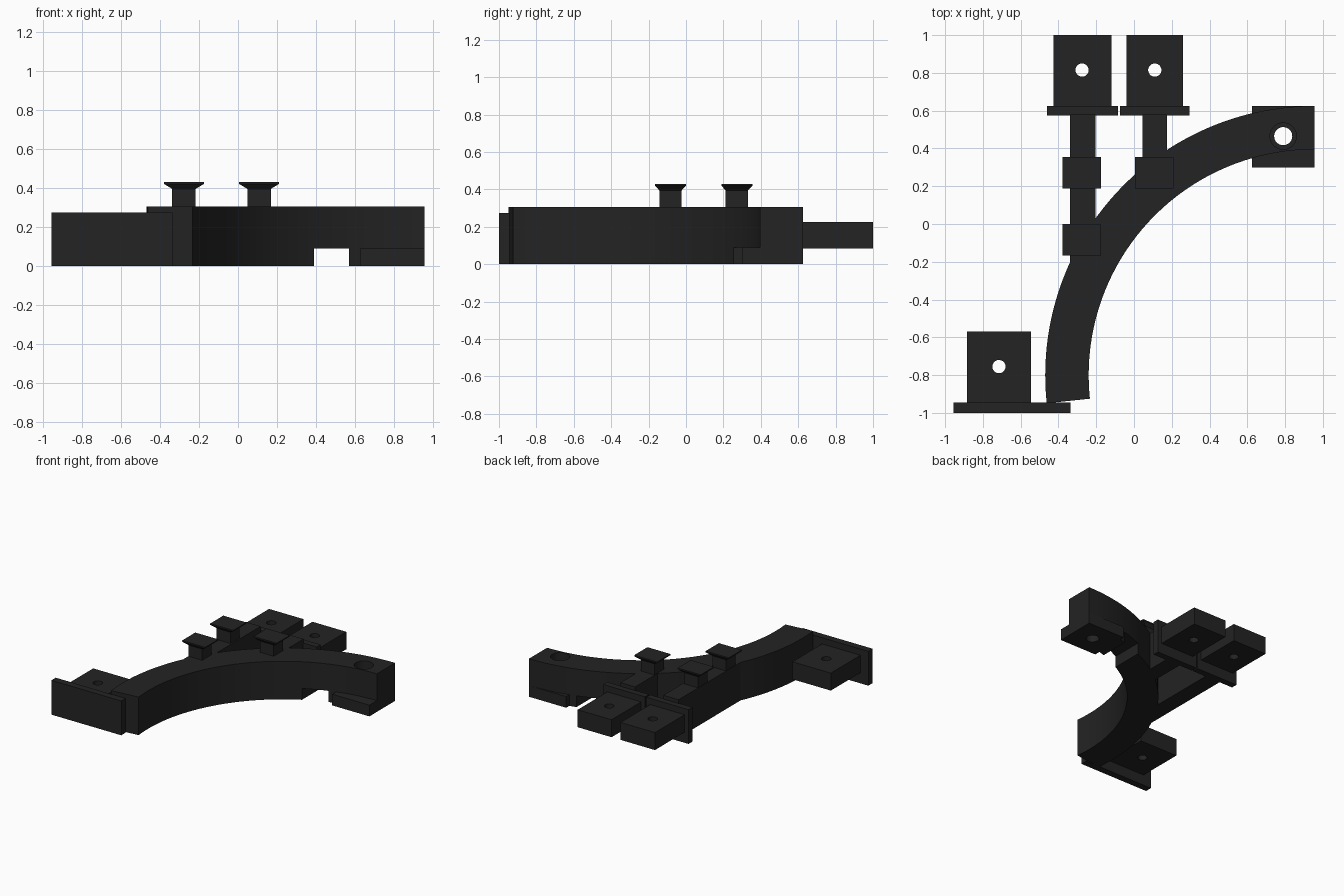
import bpy, bmesh, math

if "Cube" in bpy.data.objects:
    bpy.data.objects.remove(bpy.data.objects["Cube"])

mat = bpy.data.materials.new("charcoal")
mat.diffuse_color = (0.017, 0.017, 0.017, 1)
mat.use_nodes = True
mat.node_tree.nodes["Principled BSDF"].inputs["Base Color"].default_value = mat.diffuse_color


def finish(bm, name, smooth=False):
    bmesh.ops.recalc_face_normals(bm, faces=bm.faces)
    me = bpy.data.meshes.new(name)
    bm.to_mesh(me)
    bm.free()
    ob = bpy.data.objects.new(name, me)
    bpy.context.collection.objects.link(ob)
    me.materials.append(mat)
    if smooth:
        bpy.ops.object.select_all(action='DESELECT')
        ob.select_set(True)
        bpy.context.view_layer.objects.active = ob
        bpy.ops.object.shade_smooth_by_angle(angle=math.radians(30))
    return ob


def prism(name, outline, z0, z1, smooth=False):
    bm = bmesh.new()
    base = bm.faces.new([bm.verts.new((x, y, z0)) for x, y in outline])
    ext = bmesh.ops.extrude_face_region(bm, geom=[base], use_keep_orig=True)
    for v in ext["geom"]:
        if isinstance(v, bmesh.types.BMVert):
            v.co.z = z1
    return finish(bm, name, smooth)


def box(name, x0, x1, y0, y1, z0, z1):
    return prism(name, [(x0, y0), (x1, y0), (x1, y1), (x0, y1)], z0, z1)


def disc(cx, cy, r, n=32):
    return [(cx + r * math.cos(2 * math.pi * i / n),
             cy + r * math.sin(2 * math.pi * i / n)) for i in range(n)]


def cut(ob, cutter):
    cutter.hide_render = True
    cutter.hide_viewport = True
    m = ob.modifiers.new("cut", 'BOOLEAN')
    m.operation = 'DIFFERENCE'
    m.solver = 'EXACT'
    m.object = cutter


# curved main beam
CX, CY, R_OUT, R_IN, N = 0.955, -0.8, 1.425, 1.195, 48
angles = [math.radians(90 + 96 * i / N) for i in range(N + 1)]
outline = [(CX + R_OUT * math.cos(a), CY + R_OUT * math.sin(a)) for a in angles]
outline += [(CX + R_IN * math.cos(a), CY + R_IN * math.sin(a)) for a in reversed(angles)]
beam = prism("curved_beam", outline, 0, 0.305, True)

# underside notch and bolt hole through the beam end
cut(beam, box("notch_cutter", 0.39, 0.57, 0.1, 0.75, -0.1, 0.09))
cut(beam, prism("beam_hole_cutter", disc(0.79, 0.465, 0.07), -0.1, 0.5))

# square foot plate at the beam end, with a smaller hole
foot = box("foot_plate", 0.625, 0.955, 0.3, 0.625, 0, 0.09)
cut(foot, prism("foot_hole_cutter", disc(0.79, 0.465, 0.048), -0.1, 0.2))

# straight arms joining the beam to the rear flanges
box("long_arm", -0.34, -0.205, -0.215, 0.58, 0, 0.305)
box("short_arm", 0.045, 0.175, 0.26, 0.58, 0, 0.305)

# flanges
box("front_flange", -0.955, -0.335, -1.0, -0.945, 0, 0.275)
box("rear_flange_left", -0.46, -0.085, 0.575, 0.625, 0, 0.275)
box("rear_flange_right", -0.075, 0.295, 0.575, 0.625, 0, 0.275)

# drilled mounting tabs
for name, x0, x1, y0, y1, hx, hy in (
        ("front_tab", -0.885, -0.545, -0.947, -0.57, -0.715, -0.755),
        ("rear_tab_left", -0.425, -0.12, 0.623, 1.0, -0.275, 0.815),
        ("rear_tab_right", -0.04, 0.26, 0.623, 1.0, 0.11, 0.815)):
    tab = box(name, x0, x1, y0, y1, 0.085, 0.225)
    cut(tab, prism(name + "_hole_cutter", disc(hx, hy, 0.035), 0, 0.4))

# flared square posts: rings of (half x, half y, z)
rings = [(0.06, 0.06, 0.3), (0.06, 0.06, 0.395), (0.102, 0.083, 0.42), (0.102, 0.083, 0.43)]
for name, px, py in (("post_front", -0.277, -0.083), ("post_left", -0.277, 0.272),
                     ("post_right", 0.108, 0.272)):
    bm = bmesh.new()
    loops = [[bm.verts.new((px + sx * hx, py + sy * hy, z))
              for sx, sy in ((-1, -1), (1, -1), (1, 1), (-1, 1))] for hx, hy, z in rings]
    for a, b in zip(loops, loops[1:]):
        for i in range(4):
            j = (i + 1) % 4
            bm.faces.new((a[i], a[j], b[j], b[i]))
    bm.faces.new(loops[0])
    bm.faces.new(loops[-1])
    finish(bm, name)
